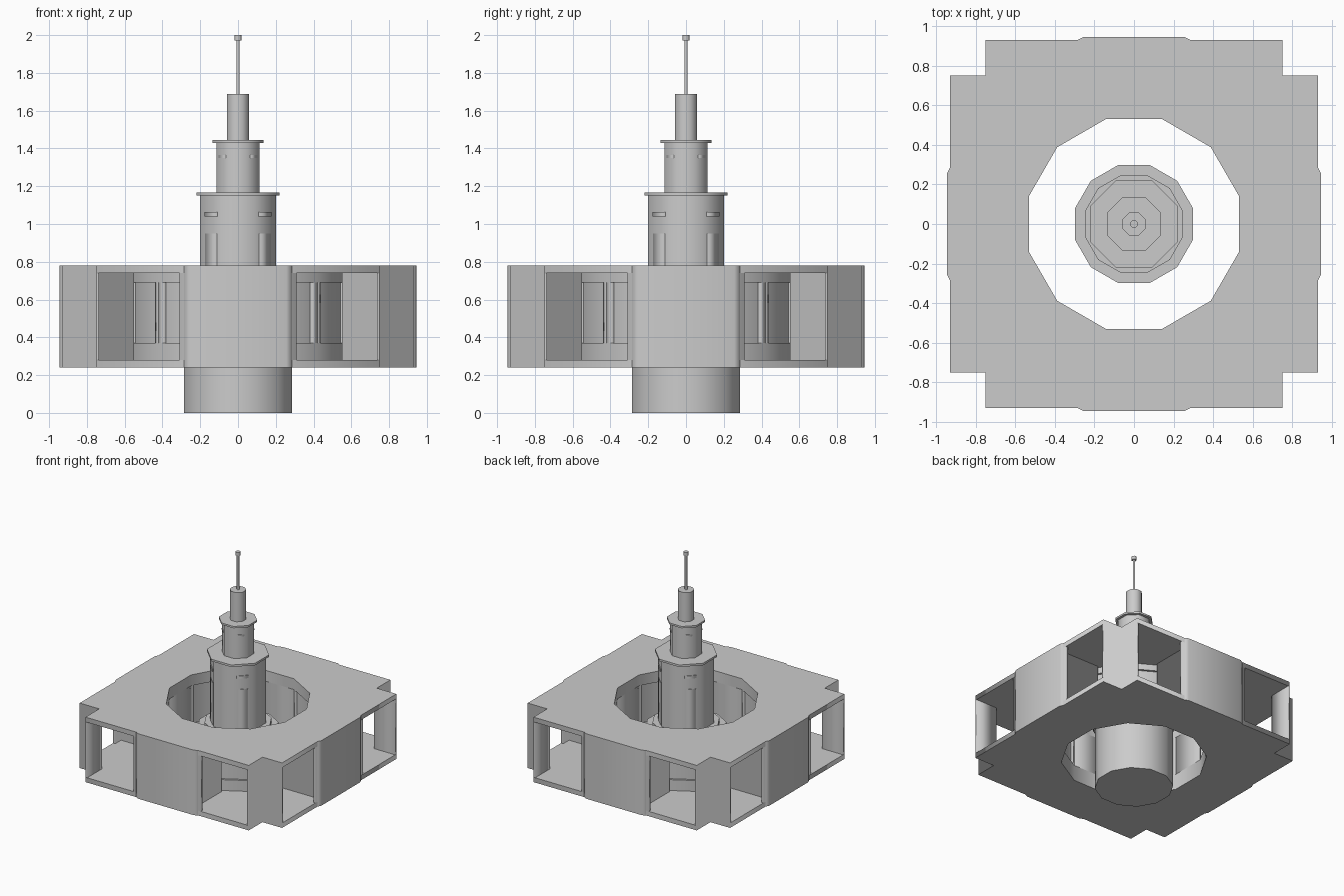
import bpy, math
from mathutils import Matrix

if "Cube" in bpy.data.objects:
    bpy.data.objects.remove(bpy.data.objects["Cube"])

def rot(points, a):
    c, s = math.cos(a), math.sin(a)
    return [(x * c - y * s, x * s + y * c) for x, y in points]

def ngon(n, apothem):
    # regular polygon with a flat side facing each axis
    r = apothem / math.cos(math.pi / n)
    return [(r * math.cos((i + .5) * math.tau / n), r * math.sin((i + .5) * math.tau / n)) for i in range(n)]

def prism(name, loops, z0, z1):
    # extrude outlines (loops nested inside others become holes), keep as mesh
    cu = bpy.data.curves.new(name, 'CURVE')
    cu.dimensions = '2D'
    cu.fill_mode = 'BOTH'
    cu.extrude = (z1 - z0) / 2
    for loop in loops:
        sp = cu.splines.new('POLY')
        sp.points.add(len(loop) - 1)
        for p, (x, y) in zip(sp.points, loop):
            p.co = (x, y, 0, 1)
        sp.use_cyclic_u = True
    tmp = bpy.data.objects.new(name + "_outline", cu)
    bpy.context.collection.objects.link(tmp)
    bpy.context.view_layer.update()
    me = bpy.data.meshes.new_from_object(tmp.evaluated_get(bpy.context.evaluated_depsgraph_get()))
    bpy.data.objects.remove(tmp)
    me.transform(Matrix.Translation((0, 0, (z0 + z1) / 2)))
    ob = bpy.data.objects.new(name, me)
    bpy.context.collection.objects.link(ob)
    return ob

def rect(x0, x1, y0, y1):
    return [(x0, y0), (x1, y0), (x1, y1), (x0, y1)]

Q = math.pi / 2
Z0, Z1, Z2, Z3 = .24, .28, .74, .78   # floor and ceiling slab heights
A_IN, A_OUT = .53, .575               # courtyard wall

# floor and roof slabs with notched corners and a twelve-sided hole
quarter = [(.93, -.75), (.93, .75), (.75, .75)]
outline = [p for k in range(4) for p in rot(quarter, k * Q)]
prism("floor_slab", [outline, ngon(12, A_IN)], Z0, Z1)
prism("roof_slab", [outline, ngon(12, A_IN)], Z2, Z3)

# solid piers in the middle of each side, with a chamfered outer face
pier = [(-.235, .55), (.235, .55), (.235, .91), (.31, .91), (.31, .93),
        (-.31, .93), (-.31, .91), (-.235, .91)]
face = [(.285, .925), (.285, .93), (.255, .945), (-.255, .945), (-.285, .93), (-.285, .925)]
# thin walls lining each corner notch
notch = [(.735, .735), (.93, .735), (.93, .75), (.75, .75), (.75, .93), (.735, .93)]
for k in range(4):
    prism("side_pier", [rot(pier, k * Q)], Z1, Z2)
    prism("pier_face", [rot(face, k * Q)], Z0, Z3)
    prism("corner_notch_wall", [rot(notch, k * Q)], Z1, Z2)

# twelve-sided courtyard wall: sill, lintel, recessed panes and corner posts
prism("courtyard_sill", [ngon(12, A_OUT), ngon(12, A_IN)], Z1, .37)
prism("courtyard_lintel", [ngon(12, A_OUT), ngon(12, A_IN)], .69, Z2)
prism("courtyard_panes", [ngon(12, .557), ngon(12, .547)], .37, .69)
t = math.tan(math.pi / 12)
for k in range(12):
    a = k * math.tau / 12
    if k % 3 == 0:
        solid = [(A_IN, -A_IN * t), (A_OUT, -A_OUT * t), (A_OUT, A_OUT * t), (A_IN, A_IN * t)]
        prism("courtyard_solid_bay", [rot(solid, a)], .37, .69)
    else:
        for s in (-1, 1):
            post = [(A_IN, s * .118), (A_OUT, s * .118), (A_OUT, s * A_OUT * t), (A_IN, s * A_IN * t)]
            prism("courtyard_post", [rot(post, a)], .37, .69)

# central tower: (name, sides, apothem, bottom, top)
for name, n, r, z0, z1 in [
        ("tower_base", 12, .286, 0, .50),
        ("base_flange", 12, .298, .50, .56),
        ("base_step", 12, .247, .56, .60),
        ("lower_shaft", 8, .2, .60, 1.15),
        ("lower_cap", 8, .221, 1.15, 1.167),
        ("middle_shaft", 8, .115, 1.167, 1.43),
        ("middle_cap", 8, .136, 1.43, 1.445),
        ("upper_shaft", 8, .058, 1.445, 1.687),
        ("mast", 8, .009, 1.687, 1.98),
        ("mast_tip", 8, .018, 1.972, 2.0)]:
    prism(name, [ngon(n, r)], z0, z1)

# door panels and vent slots on the diagonal faces of the shafts
for k in range(4):
    a = math.pi / 4 + k * Q
    prism("shaft_door", [rot(rect(.19, .204, -.042, .042), a)], .60, .95)
    prism("lower_vent", [rot(rect(.19, .206, -.045, .045), a)], 1.04, 1.063)
    prism("middle_vent", [rot(rect(.105, .12, -.027, .027), a)], 1.35, 1.364)
